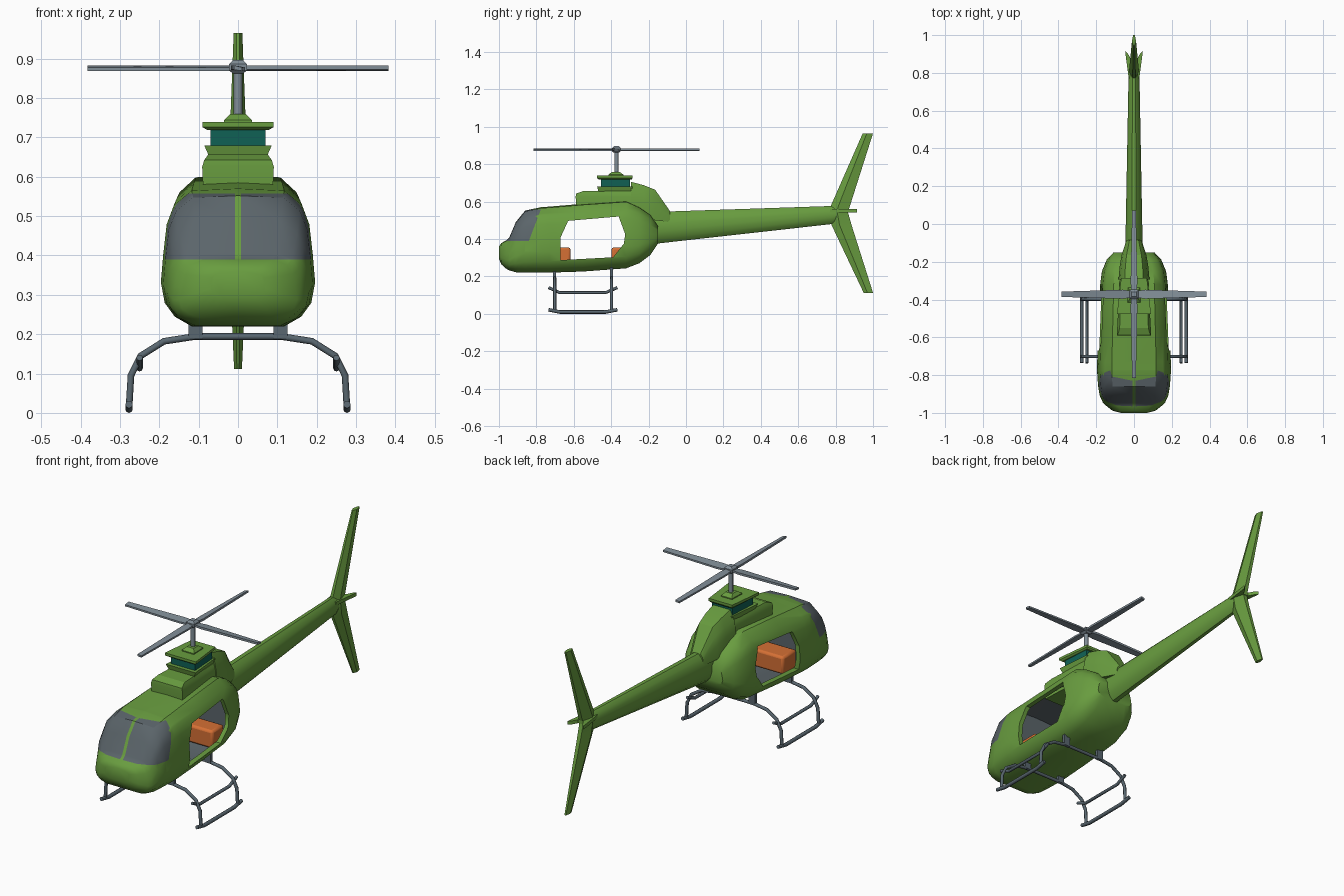
import bpy, bmesh, math
from mathutils import Vector

if "Cube" in bpy.data.objects:
    bpy.data.objects.remove(bpy.data.objects["Cube"])


def material(name, rgb):
    m = bpy.data.materials.new(name)
    m.diffuse_color = (*rgb, 1)
    m.use_nodes = True
    m.node_tree.nodes["Principled BSDF"].inputs["Base Color"].default_value = m.diffuse_color
    return m


GREEN = material("green paint", (0.14, 0.335, 0.05))
GLASS = material("grey glass", (0.105, 0.13, 0.145))
ROTOR = material("light grey metal", (0.22, 0.27, 0.31))
SKID = material("dark grey metal", (0.10, 0.135, 0.16))
TEAL = material("dark teal", (0.005, 0.12, 0.09))
ORANGE = material("orange seat", (0.66, 0.16, 0.035))


def finish(name, bm, mats, angle=35, index=0):
    bmesh.ops.recalc_face_normals(bm, faces=bm.faces)
    me = bpy.data.meshes.new(name)
    bm.to_mesh(me)
    bm.free()
    for m in mats:
        me.materials.append(m)
    for p in me.polygons:
        if index:
            p.material_index = index
    ob = bpy.data.objects.new(name, me)
    bpy.context.collection.objects.link(ob)
    smooth(ob, angle)
    return ob


def smooth(ob, angle):
    bpy.ops.object.select_all(action='DESELECT')
    ob.select_set(True)
    bpy.context.view_layer.objects.active = ob
    bpy.ops.object.shade_smooth_by_angle(angle=math.radians(angle))


def loft_bm(rings):
    bm = bmesh.new()
    vs = [[bm.verts.new(p) for p in r] for r in rings]
    n = len(rings[0])
    for a, b in zip(vs, vs[1:]):
        for i in range(n):
            j = (i + 1) % n
            bm.faces.new((a[i], a[j], b[j], b[i]))
    bm.faces.new(vs[0])
    bm.faces.new(vs[-1][::-1])
    return bm


def loft(name, rings, mat, angle=30):
    return finish(name, loft_bm(rings), [mat], angle)


def tiers(name, levels, mat):
    """Stacked trapezoids: z, front y, rear y, front half width, rear half width."""
    return loft(name, [[(-f, a, z), (f, a, z), (r, b, z), (-r, b, z)]
                       for z, a, b, f, r in levels], mat, 20)


def tube(name, pts, r, mat):
    cu = bpy.data.curves.new(name, 'CURVE')
    cu.dimensions = '3D'
    cu.bevel_depth = r
    cu.bevel_resolution = 2
    cu.use_fill_caps = True
    s = cu.splines.new('POLY')
    s.points.add(len(pts) - 1)
    for p, c in zip(s.points, pts):
        p.co = (*c, 1)
    cu.materials.append(mat)
    ob = bpy.data.objects.new(name, cu)
    bpy.context.collection.objects.link(ob)
    return ob


# Fuselage: one cross-section lofted through stations (y, bottom, top, half width)
HALF = [(0, 0), (.6, 0), (.82, .07), (.95, .17), (1, .32), (.97, .52),
        (.925, .74), (.83, .88), (.6, .985), (0, 1)]
SECTION = HALF + [(-x, z) for x, z in HALF[-2:0:-1]]


def hull_ring(y, zb, zt, w, s=1.0):
    mid, h = (zb + zt) / 2, (zt - zb) * s
    return [(x * w * s, y, mid + (f - .5) * h) for x, f in SECTION]


STATIONS = [(-1, .295, .36, .07), (-.988, .265, .378, .115), (-.96, .24, .393, .15),
            (-.945, .232, .408, .165), (-.91, .222, .49, .181), (-.86, .22, .552, .19),
            (-.775, .22, .57, .196), (-.73, .22, .573, .195), (-.55, .226, .588, .188),
            (-.32, .243, .604, .179), (-.25, .27, .572, .17), (-.19, .315, .53, .145),
            (-.15, .375, .47, .108)]
bm = loft_bm([hull_ring(*s) for s in STATIONS])


# Windscreen: cut its outline into the nose, colour the faces inside it
def is_glass(c):
    ax = abs(c.x)
    return (.39 < c.z < .558 and ax > .008
            and .17 * (c.y + .775) - .065 * (c.z - .56) < 0
            and (ax - .14) * .072 + (c.z - .562) * .038 < 0)


CUTS = [((0, 0, .39), (0, 0, 1)), ((0, 0, .558), (0, 0, 1)),
        ((0, -.775, .56), (0, .17, -.065))]
for sx in (-1, 1):
    CUTS += [((sx * .008, 0, 0), (1, 0, 0)), ((sx * .14, 0, .562), (sx * .072, 0, .038))]
for co, no in CUTS:
    fs = [f for f in bm.faces if f.calc_center_median().y < -.735]
    geom = set(fs)
    for f in fs:
        geom.update(f.edges)
        geom.update(f.verts)
    bmesh.ops.bisect_plane(bm, geom=list(geom), plane_co=co, plane_no=Vector(no).normalized())
for f in bm.faces:
    f.material_index = int(is_glass(f.calc_center_median()))
hull = finish("fuselage", bm, [GREEN, GLASS])

# Cabin cavity and door opening through both sides
cabin = loft_bm([hull_ring(*s, .88) for s in
                 [(-.76, .22, .57, .195), (-.55, .226, .588, .188),
                  (-.32, .243, .60, .179), (-.26, .285, .56, .165)]])
cavity = finish("cabin_cutter", cabin, [GREEN, GLASS], index=1)
DOOR = [(-.67, .41), (-.63, .497), (-.36, .52), (-.325, .425), (-.332, .375),
        (-.39, .302), (-.67, .287)]
door = finish("door_cutter", loft_bm([[(x, y, z) for y, z in DOOR] for x in (-.4, .4)]),
              [GREEN, GLASS])
for cutter in (cavity, door):
    cutter.hide_render = True
    m = hull.modifiers.new("cut", 'BOOLEAN')
    m.operation = 'DIFFERENCE'
    m.solver = 'EXACT'
    m.object = cutter
    bpy.context.view_layer.objects.active = hull
    bpy.ops.object.modifier_apply(modifier=m.name)
    bpy.data.objects.remove(cutter)
smooth(hull, 35)

# Bench seats
for name, y0, y1 in (("front_seat", -.73, -.617), ("rear_seat", -.398, -.30)):
    seat = tiers(name, [(.262, y0, y1, .13, .13), (.355, y0, y1, .13, .13)], ORANGE)
    b = seat.modifiers.new("round", 'BEVEL')
    b.width = .012
    b.segments = 2

# Tail boom
loft("tail_boom", [[(w * math.cos(a), y, (t + b) / 2 + (t - b) / 2 * math.sin(a))
                    for a in [math.tau * (i + .5) / 12 for i in range(12)]]
                   for y, b, t, w in ((-.22, .365, .545, .05), (-.15, .373, .548, .048),
                                      (.78, .478, .578, .03), (.855, .515, .56, .012))],
     GREEN, 35)

# Swept tail fin, top to bottom: z, leading y, trailing y, half thickness
FIN = [(.965, .945, 1, .011), (.572, .772, .875, .026), (.545, .77, .865, .028),
       (.475, .778, .885, .026), (.112, .95, 1, .010)]
loft("tail_fin", [[(-t * .3, a, z), (-t, a * .6 + b * .4, z), (-t * .4, b, z),
                   (t * .4, b, z), (t, a * .6 + b * .4, z), (t * .3, a, z)]
                  for z, a, b, t in FIN], GREEN, 25)

# Small stabiliser plate
OUT = [(.028, .77), (.047, .915), (.034, .905), (.015, .87)]
loft("stabiliser", [[(x, y, z) for x, y in OUT + [(-x, y) for x, y in OUT[::-1]]]
                    for z in (.541, .559)], GREEN)

# Engine cowling, intake and rotor plinth
tiers("front_cowl", [(.55, -.585, -.29, .088, .075), (.625, -.59, -.29, .091, .075),
                     (.642, -.588, -.29, .086, .07), (.656, -.55, -.29, .076, .065)], GREEN)
tiers("upper_cowl", [(.64, -.465, -.285, .068, .06), (.68, -.475, -.285, .086, .068)], GREEN)
tiers("intake", [(.67, -.455, -.30, .07, .06), (.725, -.455, -.30, .07, .06)], TEAL)
tiers("roof_plate", [(.719, -.468, -.29, .078, .062), (.726, -.477, -.285, .09, .068),
                     (.739, -.477, -.285, .09, .068)], GREEN)
tiers("mast_base", [(.735, -.415, -.335, .035, .032), (.744, -.415, -.335, .035, .032),
                    (.759, -.395, -.355, .02, .02)], GREEN)
HUMP = [(1, 0), (1, .45), (.88, .75), (.6, 1)]
loft("rear_cowl", [[(x * w, y, b + f * (t - b)) for x, f in
                    HUMP + [(-x, f) for x, f in HUMP[::-1]]]
                   for y, b, t, w in ((-.295, .53, .706, .082), (-.225, .52, .687, .076),
                                      (-.165, .50, .663, .066), (-.085, .49, .548, .04))],
     GREEN, 30)

# Rotor: mast, hub and four tapered blades
RY = -.372
tube("mast", [(0, RY, .74), (0, RY, .88)], .011, ROTOR)
tiers("hub", [(.862, RY - .016, RY + .016, .012, .012), (.87, RY - .024, RY + .024, .023, .023),
              (.886, RY - .024, RY + .024, .023, .023),
              (.897, RY - .012, RY + .012, .012, .012)], ROTOR)
for i in range(4):
    a = i * math.pi / 2
    d, s = Vector((math.cos(a), math.sin(a), 0)), Vector((-math.sin(a), math.cos(a), 0))
    length, root, tip = ((.383, .024, .014), (.443, .018, .010))[i % 2]
    c = Vector((0, RY, .876))
    loft("rotor_blade", [[c + d * r + s * w * k + Vector((0, 0, h)) for k, h in
                          ((-1, -.004), (1, -.007), (1, .002), (-1, .007))]
                         for r, w in ((.01, root * .7), (.06, root), (length, tip))], ROTOR)

# Landing skids
ARCH = [(.277, .012), (.272, .095), (.247, .145), (.188, .182), (.11, .194)]
for y in (-.702, -.398):
    tube("skid_arch", [(-x, y, z) for x, z in ARCH] + [(x, y, z) for x, z in ARCH[::-1]],
         .0085, SKID)
    for x in (-.108, .108):
        tiers("skid_mount", [(z, y - .008, y + .008, .018, .018) for z in (.188, .25)],
              SKID).location.x = x
for sx in (-1, 1):
    for name, x, z, up, r in (("skid_runner", .277, .0095, .012, .0095),
                              ("skid_step", .25, .113, .027, .008)):
        tube(name, [(sx * x, -.735, z + up), (sx * x, -.675, z),
                    (sx * x, -.43, z), (sx * x, -.367, z + up)], r, SKID)
